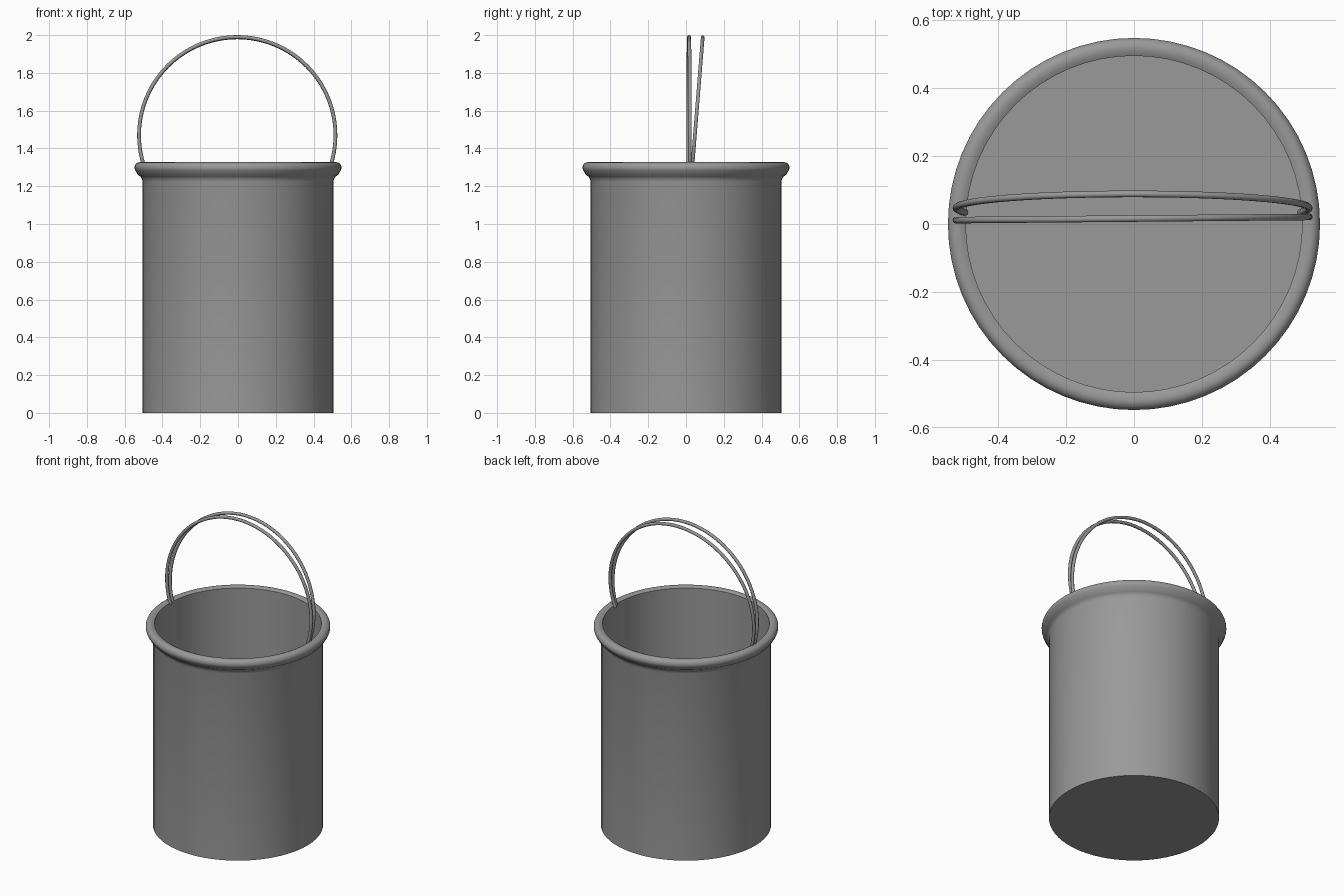
import bpy, bmesh, math
from mathutils import Vector, Matrix

cube = bpy.data.objects.get("Cube")
if cube:
    bpy.data.objects.remove(cube, do_unlink=True)

# Single grey metal
metal = bpy.data.materials.new("grey metal")
metal.use_nodes = True
grey = (0.32, 0.32, 0.32, 1)
metal.diffuse_color = grey
metal.node_tree.nodes["Principled BSDF"].inputs["Base Color"].default_value = grey


def finish(name, bm):
    """Turn a bmesh into a smooth-shaded object with sharp edges kept."""
    bmesh.ops.recalc_face_normals(bm, faces=bm.faces)
    mesh = bpy.data.meshes.new(name)
    bm.to_mesh(mesh)
    bm.free()
    mesh.materials.append(metal)
    obj = bpy.data.objects.new(name, mesh)
    bpy.context.collection.objects.link(obj)
    bpy.ops.object.select_all(action='DESELECT')
    obj.select_set(True)
    bpy.context.view_layer.objects.active = obj
    bpy.ops.object.shade_smooth_by_angle(angle=math.radians(40))
    return obj


def lathe(name, profile, segments=64):
    """Spin an (r, z) profile around the z axis."""
    bm = bmesh.new()
    verts = [bm.verts.new((r, 0, z)) for r, z in profile]
    edges = [bm.edges.new(pair) for pair in zip(verts, verts[1:])]
    bmesh.ops.spin(bm, geom=verts + edges, axis=(0, 0, 1), cent=(0, 0, 0),
                   angle=math.tau, steps=segments, use_duplicate=False)
    bmesh.ops.remove_doubles(bm, verts=bm.verts, dist=0.0001)
    return finish(name, bm)


def wire_arc(name, centre, radius, tube, tilt, yaw, end_z, steps=48, sides=10):
    """Round wire bent into an arc whose ends sit in the rim."""
    start = math.asin((end_z - centre[2]) / radius)
    place = (Matrix.Translation(centre) @ Matrix.Rotation(yaw, 4, 'Z')
             @ Matrix.Rotation(-tilt, 4, 'X'))
    bm = bmesh.new()
    rings = []
    for i in range(steps + 1):
        a = start + (math.pi - 2 * start) * i / steps
        out = Vector((math.cos(a), 0, math.sin(a)))
        ring = []
        for k in range(sides):
            b = math.tau * k / sides
            p = out * (radius + tube * math.cos(b)) + Vector((0, tube * math.sin(b), 0))
            ring.append(bm.verts.new(place @ p))
        rings.append(ring)
    for r0, r1 in zip(rings, rings[1:]):
        for k in range(sides):
            n = (k + 1) % sides
            bm.faces.new((r0[k], r0[n], r1[n], r1[k]))
    bm.faces.new(rings[0])
    bm.faces.new(rings[-1])
    return finish(name, bm)


# Bucket: floor, outer wall, flared rolled rim and inner wall
rim = [(0.509, 1.24), (0.518, 1.252), (0.532, 1.262)]
for deg in range(-50, 91, 20):
    a = math.radians(deg)
    rim.append((0.521 + 0.027 * math.cos(a), 1.298 + 0.029 * math.sin(a)))
lathe("bucket", [(0, 0), (0.505, 0), (0.505, 1.225)] + rim
      + [(0.507, 1.325), (0.495, 1.319), (0.495, 0.012), (0, 0.012)])

# Pair of wire handles, one upright and one leaning back
wire_arc("front_handle", (-0.004, 0.016, 1.47), 0.52, 0.01, 0.0, 0.009, 1.305)
wire_arc("back_handle", (-0.004, 0.047, 1.47), 0.52, 0.01, 0.08, 0.0, 1.305)
